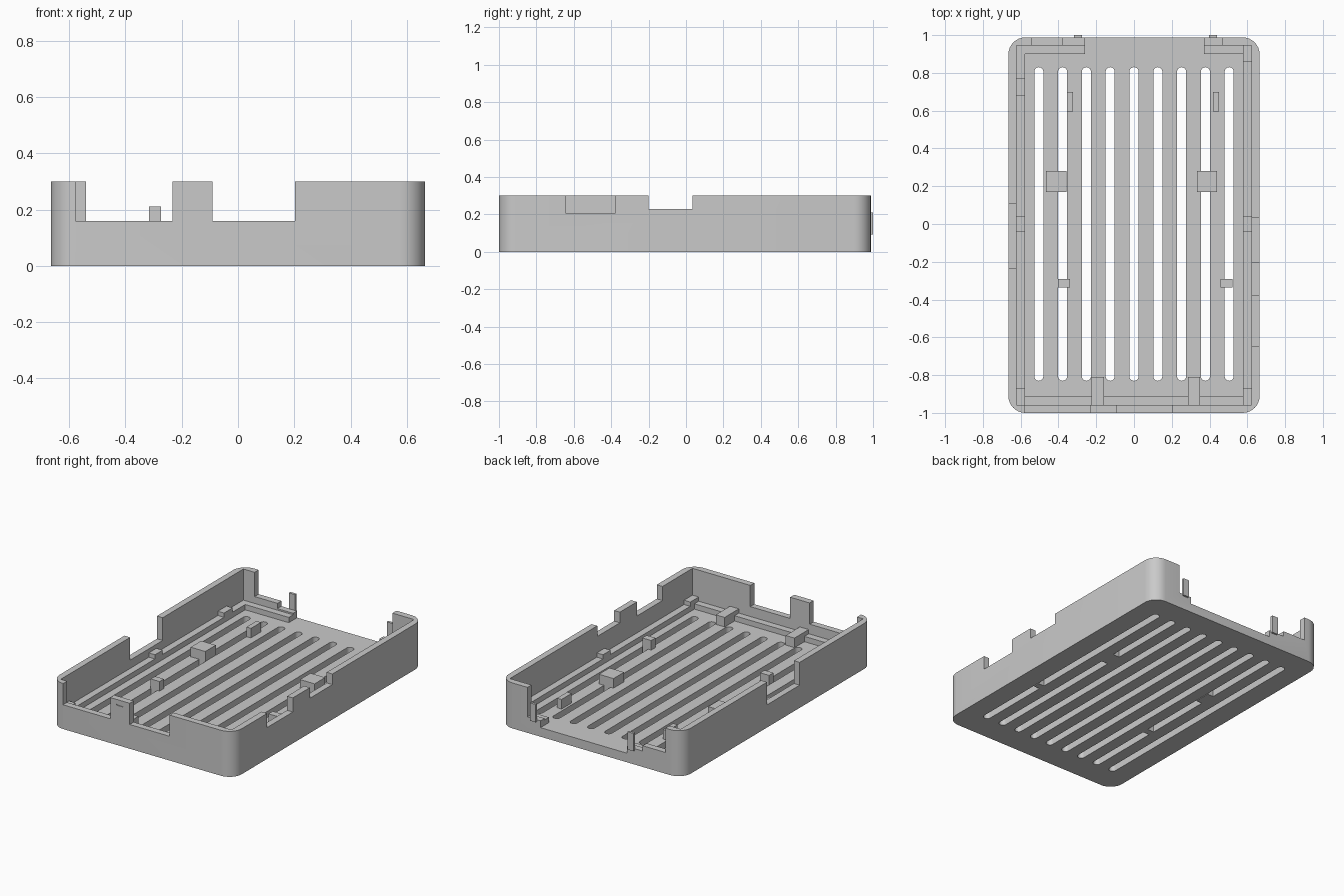
import bpy, bmesh, math

if "Cube" in bpy.data.objects:
    bpy.data.objects.remove(bpy.data.objects["Cube"], do_unlink=True)

GREY = (0.59, 0.59, 0.59, 1)
grey = bpy.data.materials.new("plain_grey")
grey.use_nodes = True
grey.diffuse_color = GREY
grey.node_tree.nodes["Principled BSDF"].inputs["Base Color"].default_value = GREY

# Overall sizes
HALF_X, FRONT, BACK, TOP = 0.665, -1.0, 0.988, 0.3
WALL, FLOOR, LEDGE, BUMP = 0.042, 0.06, 0.095, 0.123
IN_X, IN_FRONT, IN_BACK = HALF_X - WALL, FRONT + WALL, BACK - WALL
LEDGE_W = 0.045


def add_prism(bm, x0, x1, y0, y1, z0, z1, radius=0, steps=8):
    """Box with optional rounded vertical corners."""
    if radius:
        pts = []
        corners = ((x1, y1, -1, -1), (x0, y1, 1, -1), (x0, y0, 1, 1), (x1, y0, -1, 1))
        for q, (cx, cy, sx, sy) in enumerate(corners):
            for i in range(steps + 1):
                a = math.pi / 2 * (q + i / steps)
                p = (cx + sx * radius + radius * math.cos(a),
                     cy + sy * radius + radius * math.sin(a))
                if not pts or math.dist(p, pts[-1]) > 1e-5:
                    pts.append(p)
        if math.dist(pts[0], pts[-1]) < 1e-5:
            pts.pop()
    else:
        pts = [(x1, y1), (x0, y1), (x0, y0), (x1, y0)]
    low = [bm.verts.new((x, y, z0)) for x, y in pts]
    high = [bm.verts.new((x, y, z1)) for x, y in pts]
    bm.faces.new(low[::-1])
    bm.faces.new(high)
    for i in range(len(pts)):
        j = (i + 1) % len(pts)
        bm.faces.new((low[i], low[j], high[j], high[i]))


def make(name, boxes, radius=0):
    bm = bmesh.new()
    for box in boxes:
        add_prism(bm, *box, radius=radius)
    mesh = bpy.data.meshes.new(name)
    bm.to_mesh(mesh)
    bm.free()
    mesh.materials.append(grey)
    obj = bpy.data.objects.new(name, mesh)
    bpy.context.collection.objects.link(obj)
    return obj


def carve(target, cutter):
    """Subtract the cutter, bake the result and discard the cutter."""
    cutter.hide_render = True
    mod = target.modifiers.new("cut", 'BOOLEAN')
    mod.operation, mod.solver, mod.object = 'DIFFERENCE', 'EXACT', cutter
    graph = bpy.context.evaluated_depsgraph_get()
    graph.update()
    mesh = bpy.data.meshes.new_from_object(target.evaluated_get(graph))
    target.modifiers.clear()
    target.data = mesh
    bpy.data.objects.remove(cutter, do_unlink=True)


# Tray shell with its cavity
shell = make("tray_shell", [(-HALF_X, HALF_X, FRONT, BACK, 0, TOP)], radius=0.09)
carve(shell, make("cavity_cutter", [(-IN_X, IN_X, IN_FRONT, IN_BACK, FLOOR, 1)]))

# Vent slots
slots = [(0.126 * k - 0.024, 0.126 * k + 0.024, -0.83, 0.83, -0.1, 0.2) for k in range(-4, 5)]
carve(shell, make("slot_cutter", slots, radius=0.024))

# Wall openings: front, back steps, right and left sides, and a tiny front slit
front_cut, back_cut = (-1.1, IN_FRONT + 0.01), (IN_BACK - 0.01, 1.1)
right_cut, left_cut = (IN_X - 0.01, 0.8), (-0.8, 0.01 - IN_X)
for cut in [
    (-0.577, -0.232, *front_cut, 0.16, 0.5),
    (-0.09, 0.202, *front_cut, 0.16, 0.5),
    (-0.541, 0.465, *back_cut, 0.14, 0.5),
    (-0.375, 0.465, *back_cut, 0.105, 0.5),
    (-0.26, 0.37, *back_cut, FLOOR, 0.5),
    (*right_cut, -0.2, 0.035, 0.23, 0.5),
    (*right_cut, -0.645, -0.378, 0.207, 0.5),
    (*left_cut, -0.235, 0.105, 0.15, 0.5),
    (-0.185, -0.14, -1.1, -0.995, 0.262, 0.27),
]:
    carve(shell, make("opening_cutter", [cut]))

# Smooth the rounded corners only
bpy.ops.object.select_all(action='DESELECT')
shell.select_set(True)
bpy.context.view_layer.objects.active = shell
bpy.ops.object.shade_smooth_by_angle(angle=math.radians(30))

# Inner ledge around the floor
base = FLOOR - 0.03
side_y = (IN_FRONT + LEDGE_W, IN_BACK - LEDGE_W)
for side, x0 in (("left", IN_X - LEDGE_W), ("right", -IN_X)):
    make(side + "_ledge", [(x0, x0 + LEDGE_W, *side_y, base, LEDGE)])
make("front_ledge", [(-IN_X, IN_X, IN_FRONT, side_y[0], base, LEDGE)])
make("back_ledges", [(-IN_X, -0.26, side_y[1], IN_BACK, base, LEDGE),
                     (0.37, IN_X, side_y[1], IN_BACK, base, LEDGE)])

# Raised stops on the ledges
for side, x0, back_stop in (("left", IN_X - LEDGE_W, (0.86, IN_BACK)),
                            ("right", -IN_X, (0.68, 0.77))):
    spans = [(IN_FRONT, -0.87), (-0.04, 0.04), back_stop]
    make(side + "_stops", [(x0, x0 + LEDGE_W, a, b, base, BUMP) for a, b in spans])

# Board supports; the wide and narrow ones fill the slots beneath them
make("front_supports", [(x, x + 0.065, IN_FRONT, -0.81, base, BUMP) for x in (-0.225, 0.285)])
make("wide_supports", [(x, x + 0.107, 0.17, 0.28, 0, BUMP) for x in (-0.465, 0.333)])
make("narrow_supports", [(x, x + 0.065, -0.335, -0.29, 0, BUMP) for x in (-0.403, 0.457)])
make("rear_supports", [(x, x + 0.033, 0.595, 0.7, base, BUMP) for x in (-0.355, 0.418)])

# Thin upright tabs on the back edge
make("back_tabs", [(x, x + 0.043, BACK - 0.004, 1.0, 0.092, 0.21) for x in (-0.317, 0.397)])
